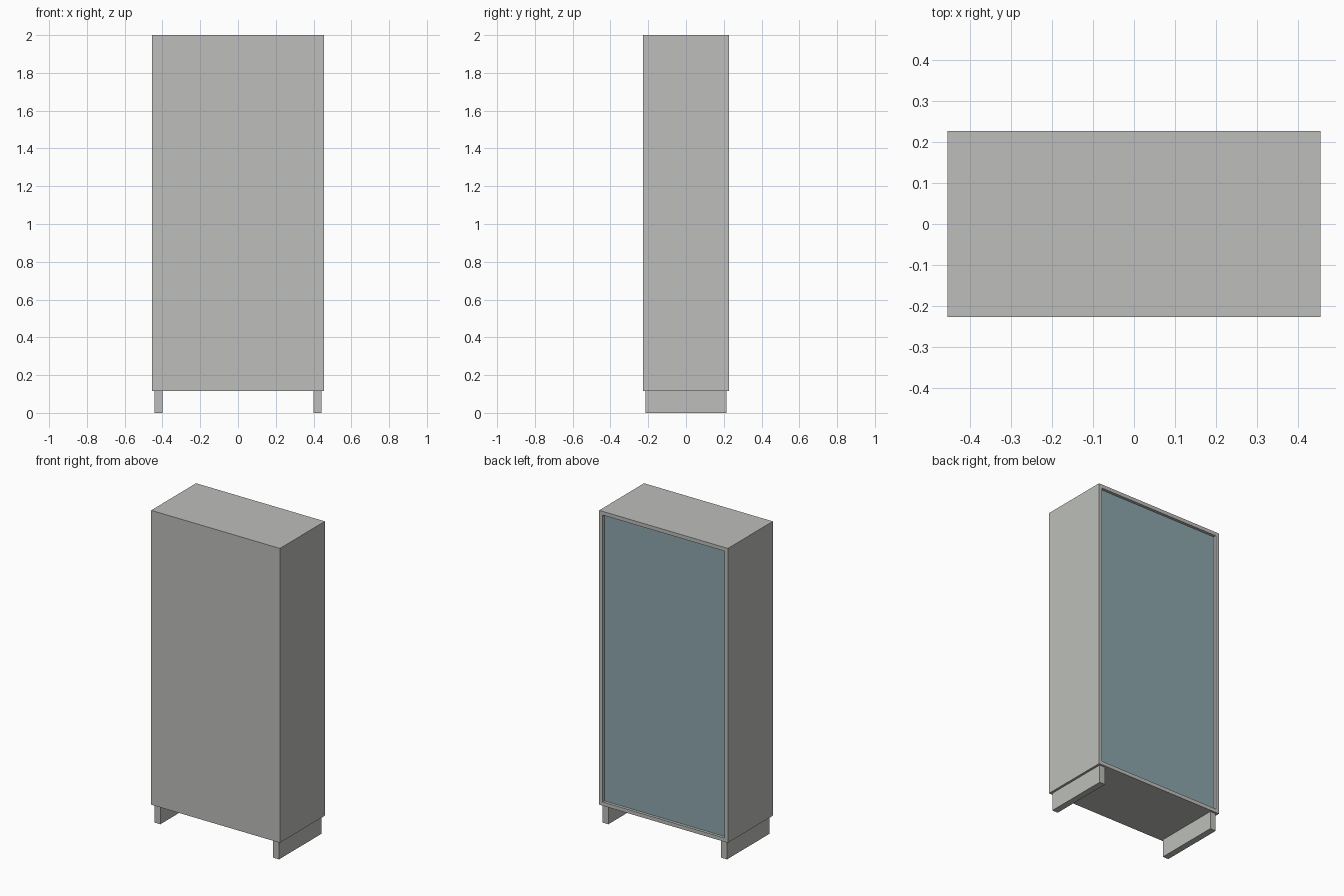
import bpy

if "Cube" in bpy.data.objects:
    bpy.data.objects.remove(bpy.data.objects["Cube"])


def material(name, rgb):
    m = bpy.data.materials.new(name)
    m.diffuse_color = (*rgb, 1)
    m.use_nodes = True
    m.node_tree.nodes["Principled BSDF"].inputs["Base Color"].default_value = m.diffuse_color
    return m


GREY = material("grey paint", (0.51, 0.52, 0.495))
GLASS = material("blue grey glass", (0.27, 0.385, 0.42))


def box(name, lo, hi, mat):
    """Axis-aligned box between two corners."""
    bpy.ops.mesh.primitive_cube_add(size=1, location=[(a + b) / 2 for a, b in zip(lo, hi)])
    ob = bpy.context.object
    ob.name = name
    ob.scale = [b - a for a, b in zip(lo, hi)]
    bpy.ops.object.transform_apply(location=False, rotation=False, scale=True)
    ob.data.materials.append(mat)
    return ob


W, D = 0.456, 0.227      # half width, half depth
Z0, Z1 = 0.115, 2.0      # carcass bottom and top
T = 0.024                # board thickness
RECESS = 0.018           # pane set back from the open edge

# Carcass boards
for side, s in (("left", -1), ("right", 1)):
    xs = sorted((s * W, s * (W - T)))
    box(side + "_side_panel", (xs[0], -D, Z0), (xs[1], D, Z1), GREY)
box("top_panel", (-W + T, -D, Z1 - T), (W - T, D, Z1), GREY)
box("bottom_panel", (-W + T, -D, Z0), (W - T, D, Z0 + T), GREY)
box("front_panel", (-W + T, -D, Z0 + T), (W - T, -D + T, Z1 - T), GREY)

# Recessed pane filling the open side
box("glass_pane", (-W + T, D - RECESS - 0.012, Z0 + T), (W - T, D - RECESS, Z1 - T), GLASS)

# Runner feet
for side, s in (("left", -1), ("right", 1)):
    xs = sorted((s * 0.40, s * 0.441))
    box(side + "_foot", (xs[0], -0.215, 0), (xs[1], 0.215, Z0), GREY)
